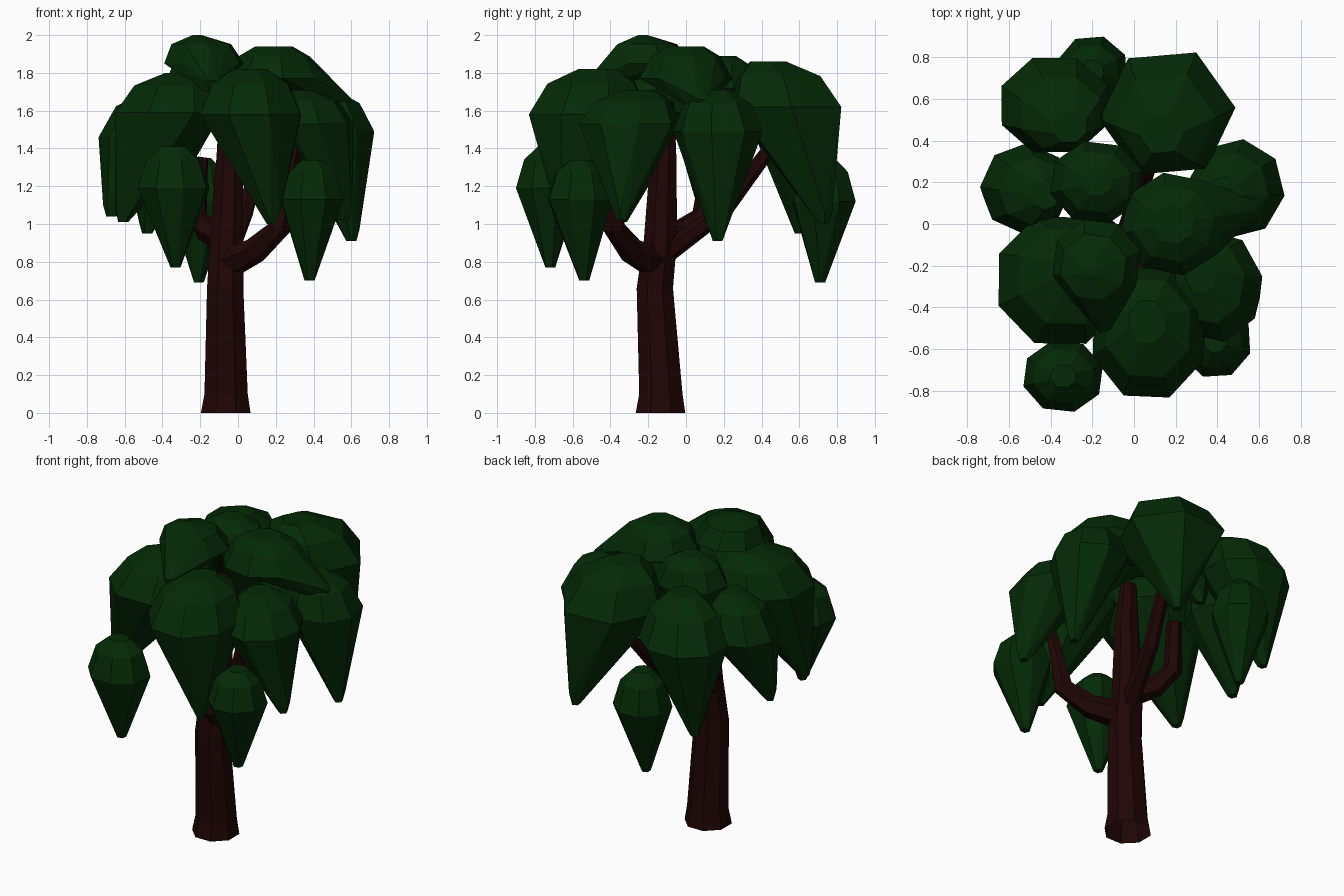
import bpy, bmesh, math
from mathutils import Vector

if "Cube" in bpy.data.objects:
    bpy.data.objects.remove(bpy.data.objects["Cube"])


def material(name, rgb):
    m = bpy.data.materials.new(name)
    m.diffuse_color = (*rgb, 1)
    m.use_nodes = True
    m.node_tree.nodes["Principled BSDF"].inputs["Base Color"].default_value = m.diffuse_color
    return m


LEAF = material("dark green leaves", (0.0015, 0.023, 0.002))
BARK = material("dark red brown bark", (0.014, 0.0015, 0.0015))


def finish(bm, name, mat):
    bmesh.ops.recalc_face_normals(bm, faces=bm.faces)
    me = bpy.data.meshes.new(name)
    bm.to_mesh(me)
    bm.free()
    me.materials.append(mat)
    ob = bpy.data.objects.new(name, me)
    bpy.context.collection.objects.link(ob)


def tube(name, path, sides, level=False):
    """Loft rings along (x, y, z, radius) stations."""
    bm = bmesh.new()
    pts = [Vector(p[:3]) for p in path]
    rings = []
    for i, p in enumerate(pts):
        d = (pts[min(i + 1, len(pts) - 1)] - pts[max(i - 1, 0)]).normalized()
        if level:
            u, v = Vector((1, 0, 0)), Vector((0, 1, 0))
        else:
            u = d.cross(Vector((0.8, -0.6, 0.1))).normalized()
            if name == "front_branch":
                u = d.cross(Vector((0.7, 0.7, 0))).normalized()
            v = d.cross(u)
        ring = []
        for k in range(sides):
            a = math.tau * (k + 0.5) / sides
            ring.append(bm.verts.new(p + path[i][3] * (u * math.cos(a) + v * math.sin(a))))
        rings.append(ring)
    for a, b in zip(rings, rings[1:]):
        for k in range(sides):
            bm.faces.new((a[k], a[(k + 1) % sides], b[(k + 1) % sides], b[k]))
    bm.faces.new(rings[-1])
    finish(bm, name, BARK)


def clump(name, cx, cy, rx, ry, top, wide, tip, sides=8, shift=0.18, turn=None, cap=0.34):
    """Drooping leaf clump: faceted dome tapering to a blunt hanging tip."""
    bm = bmesh.new()
    tx, ty, tz = tip
    sx, sy = -shift * cx, -shift * cy          # crown leans to the trunk
    h = top - wide
    stations = [  # centre x, y, z, radius factor
        (cx + sx, cy + sy, top, cap),
        (cx + sx * 0.4, cy + sy * 0.4, top - 0.32 * h, 0.78),
        (cx, cy, wide, 1.04),
    ]
    turn = 0.4 + cx * 3 + cy * 2 if turn is None else math.radians(turn)
    for x, y, z, f in stations:
        for k in range(sides):
            a = math.tau * k / sides + turn
            bm.verts.new((x + rx * f * math.cos(a), y + ry * f * math.sin(a), z))
    for z, r in ((tz + 0.06, 0.045), (tz, 0.028)):
        for k in range(5):
            a = math.tau * k / 5 + turn
            bm.verts.new((tx + r * math.cos(a), ty + r * math.sin(a), z))
    hull = bmesh.ops.convex_hull(bm, input=bm.verts)
    loose = [g for g in set(hull["geom_interior"] + hull["geom_unused"])
             if isinstance(g, bmesh.types.BMVert) and not g.link_faces]
    bmesh.ops.delete(bm, geom=loose, context='VERTS')
    bmesh.ops.dissolve_limit(bm, angle_limit=math.radians(4), verts=bm.verts, edges=bm.edges)
    finish(bm, name, LEAF)


# Trunk with flared foot
tube("trunk", [(-0.065, -0.135, 0, 0.142), (-0.063, -0.133, 0.1, 0.124),
               (-0.068, -0.165, 0.66, 0.104), (-0.06, -0.135, 0.92, 0.095),
               (-0.045, -0.12, 1.35, 0.075), (-0.05, -0.11, 1.65, 0.05)], 8, True)

# Branches
tube("front_branch", [(-0.04, -0.17, 0.80, 0.085), (0.09, -0.29, 0.86, 0.07),
                      (0.22, -0.38, 0.98, 0.06), (0.31, -0.41, 1.42, 0.03)], 6)
tube("left_branch", [(-0.08, -0.10, 0.93, 0.075), (-0.17, -0.01, 0.97, 0.065),
                     (-0.22, 0.09, 1.05, 0.058), (-0.20, 0.13, 1.35, 0.045)], 6)
tube("back_branch", [(-0.05, -0.1, 0.85, 0.055), (0.04, 0.20, 1.07, 0.045),
                     (0.12, 0.43, 1.38, 0.038)], 6)

# Large outer clumps
clump("back_right_clump", 0.16, 0.53, 0.315, 0.31, 1.86, 1.62, (0.28, 0.73, 1.00), sides=6, turn=5)
clump("back_left_clump", -0.38, 0.57, 0.265, 0.235, 1.78, 1.52, (-0.48, 0.60, 0.95))
clump("left_clump", -0.52, 0.17, 0.21, 0.21, 1.70, 1.46, (-0.67, 0.10, 1.04))
clump("front_left_clump", -0.35, -0.27, 0.31, 0.315, 1.80, 1.59, (-0.61, -0.34, 1.01))
clump("front_clump", 0.07, -0.52, 0.275, 0.32, 1.82, 1.58, (0.18, -0.64, 1.00), shift=0.1)
clump("front_right_clump", 0.39, -0.30, 0.22, 0.26, 1.71, 1.53, (0.56, -0.34, 1.02))
clump("right_clump", 0.49, 0.17, 0.225, 0.23, 1.71, 1.49, (0.60, 0.17, 0.91), shift=0.1)

# Small low hanging clumps
clump("low_right_clump", 0.39, -0.56, 0.17, 0.175, 1.34, 1.13, (0.38, -0.54, 0.70), shift=0)
clump("low_left_clump", -0.34, -0.73, 0.19, 0.17, 1.41, 1.19, (-0.33, -0.72, 0.77), shift=0)
clump("low_back_clump", -0.20, 0.73, 0.17, 0.17, 1.35, 1.12, (-0.21, 0.71, 0.69), shift=0)

# Crown clumps
clump("crown_clump", -0.18, -0.19, 0.21, 0.21, 2.00, 1.85, (-0.15, -0.48, 1.70), shift=-0.2, cap=0.12)
clump("crown_right_clump", 0.19, 0.0, 0.25, 0.24, 1.94, 1.77, (0.56, 0.08, 1.60), shift=0, cap=0.4)
clump("crown_back_clump", -0.18, 0.20, 0.22, 0.195, 1.89, 1.72, (-0.28, 0.27, 1.45), shift=0)
